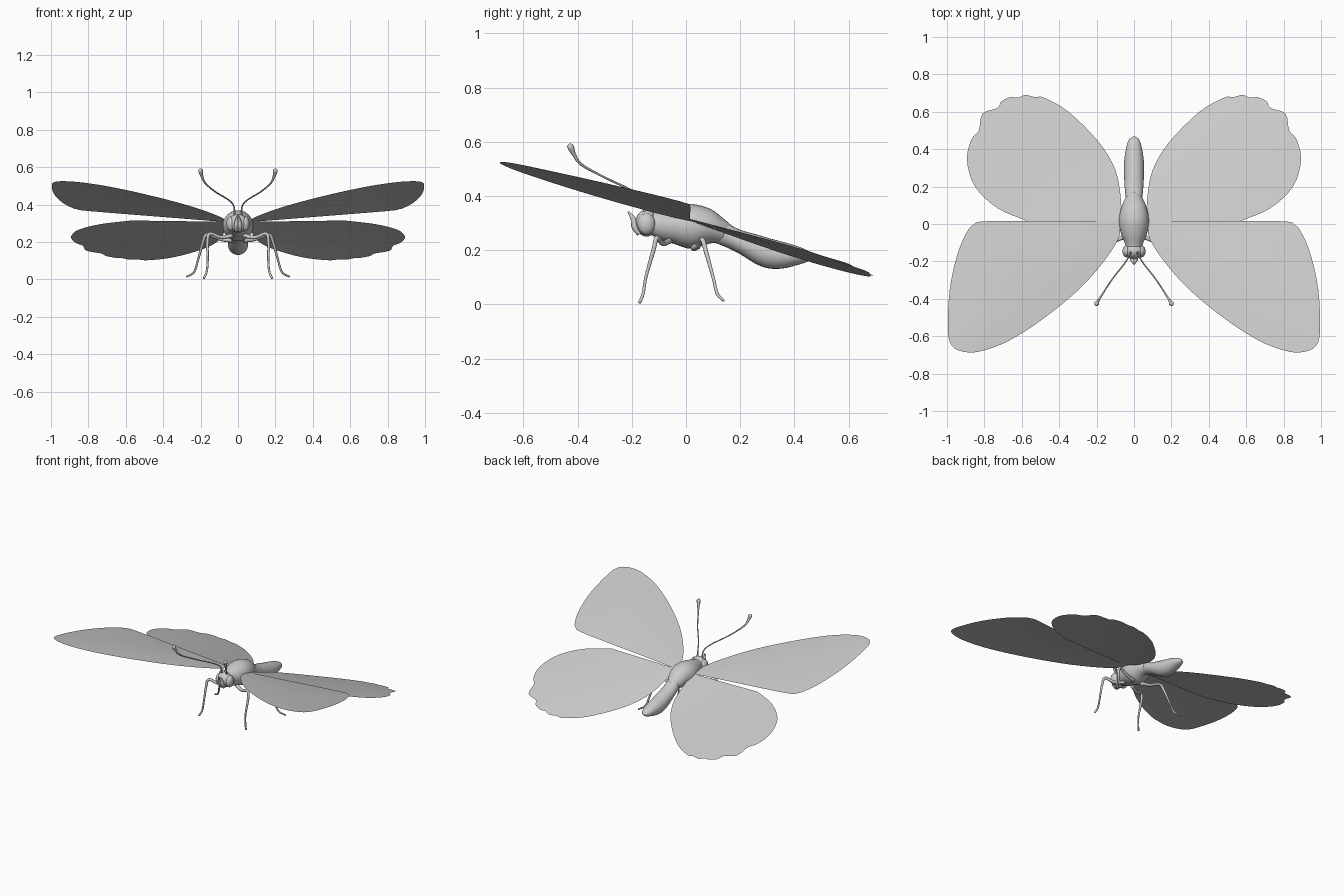
import bpy, bmesh, math
from mathutils import Vector

cube = bpy.data.objects.get("Cube")
if cube:
    bpy.data.objects.remove(cube, do_unlink=True)

COLOUR = (0.6, 0.6, 0.6, 1)
grey = bpy.data.materials.new("pale grey")
grey.use_nodes = True
grey.diffuse_color = COLOUR
grey.node_tree.nodes["Principled BSDF"].inputs["Base Color"].default_value = COLOUR


def finish(name, bm):
    """Turn a bmesh into a smooth shaded object."""
    mesh = bpy.data.meshes.new(name)
    bm.to_mesh(mesh)
    bm.free()
    mesh.materials.append(grey)
    for face in mesh.polygons:
        face.use_smooth = True
    obj = bpy.data.objects.new(name, mesh)
    bpy.context.collection.objects.link(obj)
    return obj


def spline(points, steps):
    """Smooth open curve through the points; works for any number of values."""
    pts = [Vector(p) for p in points]
    pts = [2 * pts[0] - pts[1]] + pts + [2 * pts[-1] - pts[-2]]
    out = []
    for a, b, c, d in zip(pts, pts[1:], pts[2:], pts[3:]):
        for i in range(steps):
            t = i / steps
            out.append(0.5 * (2 * b + (c - a) * t + (2 * a - 5 * b + 4 * c - d) * t ** 2
                              + (3 * b - a - 3 * c + d) * t ** 3))
    return out + [pts[-2]]


def skin(bm, rings):
    """Join equal rings of points into a closed tube."""
    loops = [[bm.verts.new(p) for p in ring] for ring in rings]
    n = len(loops[0])
    for a, b in zip(loops, loops[1:]):
        for i in range(n):
            bm.faces.new((a[i], a[(i + 1) % n], b[(i + 1) % n], b[i]))
    bm.faces.new(loops[0][::-1])
    bm.faces.new(loops[-1])
    bmesh.ops.recalc_face_normals(bm, faces=bm.faces)


def body(name, stations):
    """Loft ellipses along y from (y, half width, bottom, top)."""
    rings = []
    for y, w, low, high in spline(stations, 4):
        ring = []
        for k in range(24):
            a = math.tau * k / 24
            ring.append((w * math.cos(a), y, (low + high) / 2 + (high - low) / 2 * math.sin(a)))
        rings.append(ring)
    bm = bmesh.new()
    skin(bm, rings)
    return finish(name, bm)


def tube(name, points, radii, side):
    """Tapered round tube along a smooth path, mirrored by side."""
    path = spline(points, 5)
    sizes = spline([(r, 0) for r in radii], 5)
    rings = []
    for i, p in enumerate(path):
        t = path[min(i + 1, len(path) - 1)] - path[max(i - 1, 0)]
        u = t.cross(Vector((0.3, 1, 0.1))).normalized()
        v = t.cross(u).normalized()
        ring = []
        for k in range(8):
            a = math.tau * k / 8
            q = p + (u * math.cos(a) + v * math.sin(a)) * max(sizes[i].x, 0.001)
            ring.append((q.x * side, q.y, q.z))
        rings.append(ring)
    bm = bmesh.new()
    skin(bm, rings)
    return finish(name, bm)


def ellipsoid(name, centre, size):
    bm = bmesh.new()
    bmesh.ops.create_uvsphere(bm, u_segments=20, v_segments=12, radius=1)
    bmesh.ops.scale(bm, vec=size, verts=bm.verts)
    bmesh.ops.translate(bm, vec=centre, verts=bm.verts)
    return finish(name, bm)


def wing(name, outline, height, bulge, side):
    """Thin, slightly domed sheet made of nested outlines."""
    edge = spline(outline, 4)
    centre = sum(edge, Vector((0, 0))) / len(edge)
    bm = bmesh.new()

    def vert(s, p):
        q = centre + (p - centre) * s
        return bm.verts.new((q.x * side, q.y, height(q.x, q.y) + bulge * (1 - s * s)))

    loops = [[vert(s, p) for p in edge] for s in (1, 0.8, 0.55, 0.3)]
    hub = vert(0, centre)
    n = len(edge)
    for i in range(n):
        j = (i + 1) % n
        for a, b in zip(loops, loops[1:]):
            bm.faces.new((a[i], a[j], b[j], b[i]))
        bm.faces.new((loops[-1][i], loops[-1][j], hub))
    bmesh.ops.recalc_face_normals(bm, faces=bm.faces)
    if sum(f.normal.z for f in bm.faces) < 0:
        bmesh.ops.reverse_faces(bm, faces=bm.faces)
    return finish(name, bm)


# Thorax and abdomen
body("thorax", [(-0.14, 0.04, 0.265, 0.335), (-0.1, 0.05, 0.24, 0.345), (-0.05, 0.07, 0.225, 0.36),
                (0.02, 0.082, 0.205, 0.37), (0.09, 0.067, 0.225, 0.352), (0.14, 0.045, 0.225, 0.315),
                (0.17, 0.02, 0.225, 0.29)])
body("abdomen", [(0.1, 0.035, 0.23, 0.32), (0.15, 0.045, 0.21, 0.3), (0.2, 0.05, 0.185, 0.275),
                 (0.26, 0.053, 0.148, 0.258), (0.31, 0.054, 0.132, 0.243), (0.36, 0.05, 0.133, 0.23),
                 (0.41, 0.041, 0.145, 0.215), (0.45, 0.028, 0.158, 0.198), (0.468, 0.005, 0.172, 0.182)])

# Head
ellipsoid("head", (0, -0.145, 0.3), (0.052, 0.042, 0.05))

fore_outline = [(0.08, 0.015), (0.08, -0.07), (0.165, -0.205), (0.3, -0.355), (0.49, -0.51), (0.67, -0.625),
                (0.81, -0.678), (0.9, -0.685), (0.97, -0.655), (0.995, -0.57), (0.985, -0.35),
                (0.945, -0.165), (0.9, -0.055), (0.86, -0.005), (0.78, 0.015), (0.35, 0.015)]
hind_outline = [(0.07, 0.015), (0.07, 0.13), (0.1, 0.29), (0.19, 0.44), (0.35, 0.6), (0.48, 0.675),
                (0.53, 0.678), (0.58, 0.69), (0.62, 0.675), (0.66, 0.678), (0.71, 0.655),
                (0.73, 0.62), (0.81, 0.59), (0.83, 0.5), (0.87, 0.45), (0.893, 0.34),
                (0.85, 0.2), (0.73, 0.085), (0.57, 0.015)]

for side, label in ((1, "left"), (-1, "right")):
    # Wings, the rear pair slightly twisted
    wing(label + "_forewing", fore_outline, lambda x, y: 0.305 + 0.08 * x - 0.215 * y, 0.01, side)
    wing(label + "_hindwing", hind_outline,
         lambda x, y: 0.313 + 0.012 * x - 0.368 * y + 0.1 * x * y, 0.006, side)
    # Eyes and upturned mouthparts
    ellipsoid(label + "_eye", (0.038 * side, -0.146, 0.297), (0.024, 0.033, 0.04))
    tube(label + "_mouthpart", [(0.01, -0.17, 0.26), (0.01, -0.188, 0.285),
                                (0.007, -0.195, 0.315), (0.003, -0.214, 0.343)],
         (0.012, 0.013, 0.01, 0.003), side)
    # Clubbed antenna
    tube(label + "_antenna", [(0.018, -0.15, 0.33), (0.022, -0.165, 0.39), (0.05, -0.21, 0.425),
                              (0.12, -0.3, 0.468), (0.175, -0.385, 0.515), (0.193, -0.413, 0.553),
                              (0.2, -0.426, 0.582), (0.201, -0.43, 0.593)],
         (0.006, 0.004, 0.004, 0.004, 0.005, 0.008, 0.013, 0.004), side)
    # Legs
    tube(label + "_front_leg", [(0.03, -0.06, 0.235), (0.09, -0.085, 0.225), (0.15, -0.108, 0.245),
                                (0.163, -0.12, 0.2), (0.162, -0.148, 0.1), (0.168, -0.158, 0.04),
                                (0.183, -0.172, 0.006)],
         (0.012, 0.01, 0.009, 0.008, 0.006, 0.006, 0.006), side)
    tube(label + "_rear_leg", [(0.03, 0.03, 0.21), (0.09, 0.045, 0.215), (0.165, 0.06, 0.24),
                               (0.19, 0.075, 0.19), (0.215, 0.1, 0.1), (0.235, 0.115, 0.04),
                               (0.275, 0.138, 0.014)],
         (0.014, 0.01, 0.009, 0.008, 0.006, 0.006, 0.005), side)
